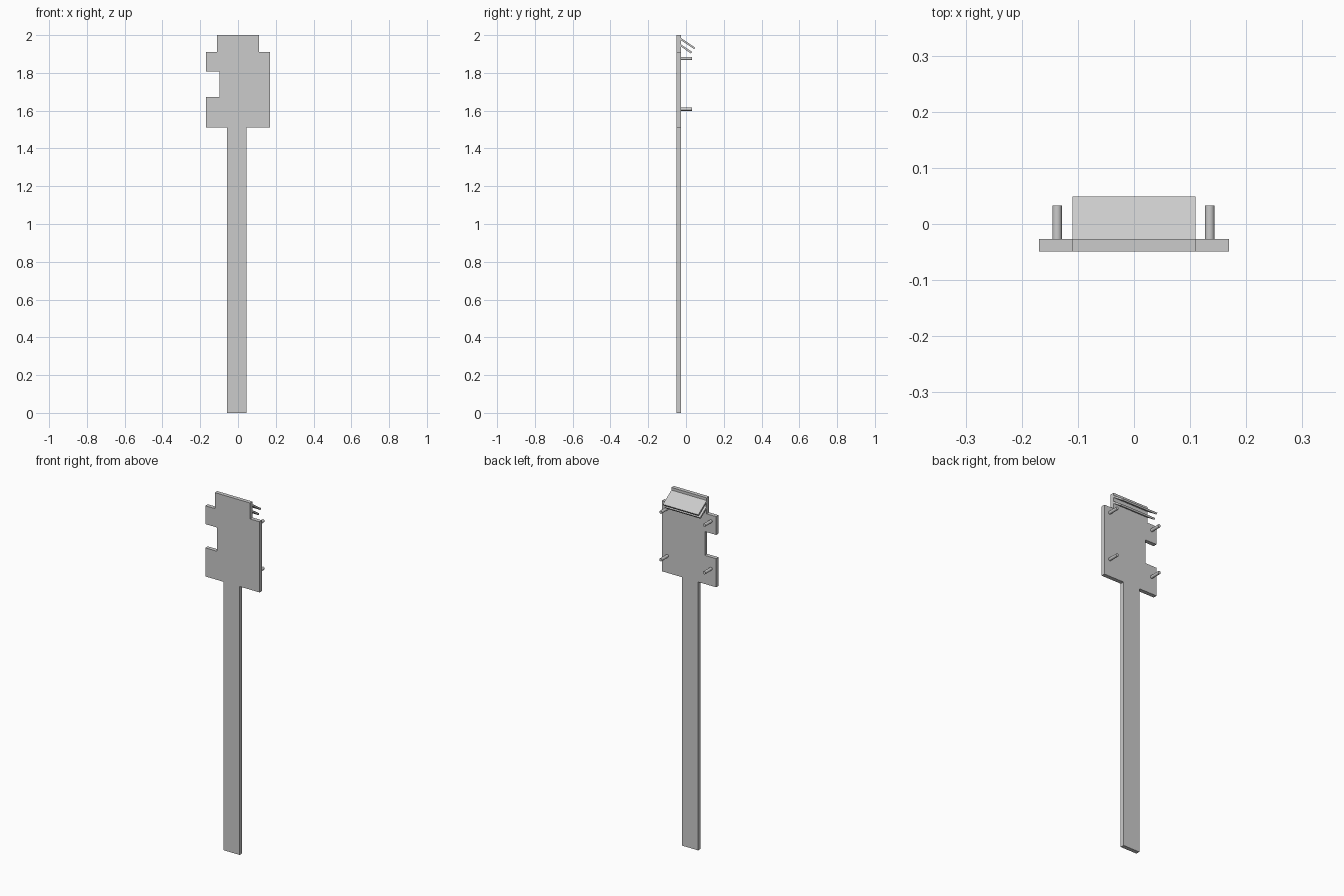
import bpy, bmesh, math
from mathutils import Vector

cube = bpy.data.objects.get("Cube")
if cube:
    bpy.data.objects.remove(cube, do_unlink=True)

grey = bpy.data.materials.new("plain grey")
grey.use_nodes = True
grey.diffuse_color = (0.6, 0.6, 0.6, 1)
grey.node_tree.nodes["Principled BSDF"].inputs["Base Color"].default_value = (0.6, 0.6, 0.6, 1)

FRONT, BACK = -0.049, -0.027


def extrude_profile(name, points, direction):
    """Solid made by sweeping a closed flat outline along a direction."""
    bm = bmesh.new()
    face = bm.faces.new([bm.verts.new(p) for p in points])
    swept = bmesh.ops.extrude_face_region(bm, geom=[face])
    moved = [v for v in swept["geom"] if isinstance(v, bmesh.types.BMVert)]
    bmesh.ops.translate(bm, verts=moved, vec=direction)
    bmesh.ops.recalc_face_normals(bm, faces=bm.faces)
    mesh = bpy.data.meshes.new(name)
    bm.to_mesh(mesh)
    bm.free()
    mesh.materials.append(grey)
    obj = bpy.data.objects.new(name, mesh)
    bpy.context.collection.objects.link(obj)
    return obj


# Flat board with stepped top, side notch and long stake
outline = [(-0.057, 0), (0.045, 0), (0.045, 1.512), (0.169, 1.512),
           (0.169, 1.91), (0.11, 1.91), (0.11, 2), (-0.11, 2),
           (-0.11, 1.91), (-0.169, 1.91), (-0.169, 1.807), (-0.098, 1.807),
           (-0.098, 1.673), (-0.169, 1.673), (-0.169, 1.512), (-0.057, 1.512)]
extrude_profile("board_and_stake", [(x, FRONT, z) for x, z in outline],
                (0, BACK - FRONT, 0))

# Two sloping slats on the back of the top
slope = math.radians(34)
along = Vector((0, math.cos(slope), -math.sin(slope)))
across = Vector((0, -math.sin(slope), -math.cos(slope))) * 0.01
for name, top, tip in (("upper_slat", 1.985, 0.049), ("lower_slat", 1.951, 0.032)):
    root = Vector((-0.11, BACK, top))
    end = root + along * (tip - BACK) / math.cos(slope)
    under = root - Vector((0, 0, 0.01 / math.cos(slope)))
    extrude_profile(name, [root, end, end + across, under], (0.22, 0, 0))

# Four round pegs on the back
for side, x in (("right", -0.137), ("left", 0.135)):
    for level, z in (("upper", 1.876), ("lower", 1.608)):
        bpy.ops.mesh.primitive_cylinder_add(
            vertices=24, radius=0.0085, depth=0.06,
            location=(x, BACK + 0.03, z), rotation=(math.pi / 2, 0, 0))
        peg = bpy.context.object
        peg.name = f"{level}_{side}_peg"
        peg.data.materials.append(grey)
        bpy.ops.object.shade_smooth_by_angle()
